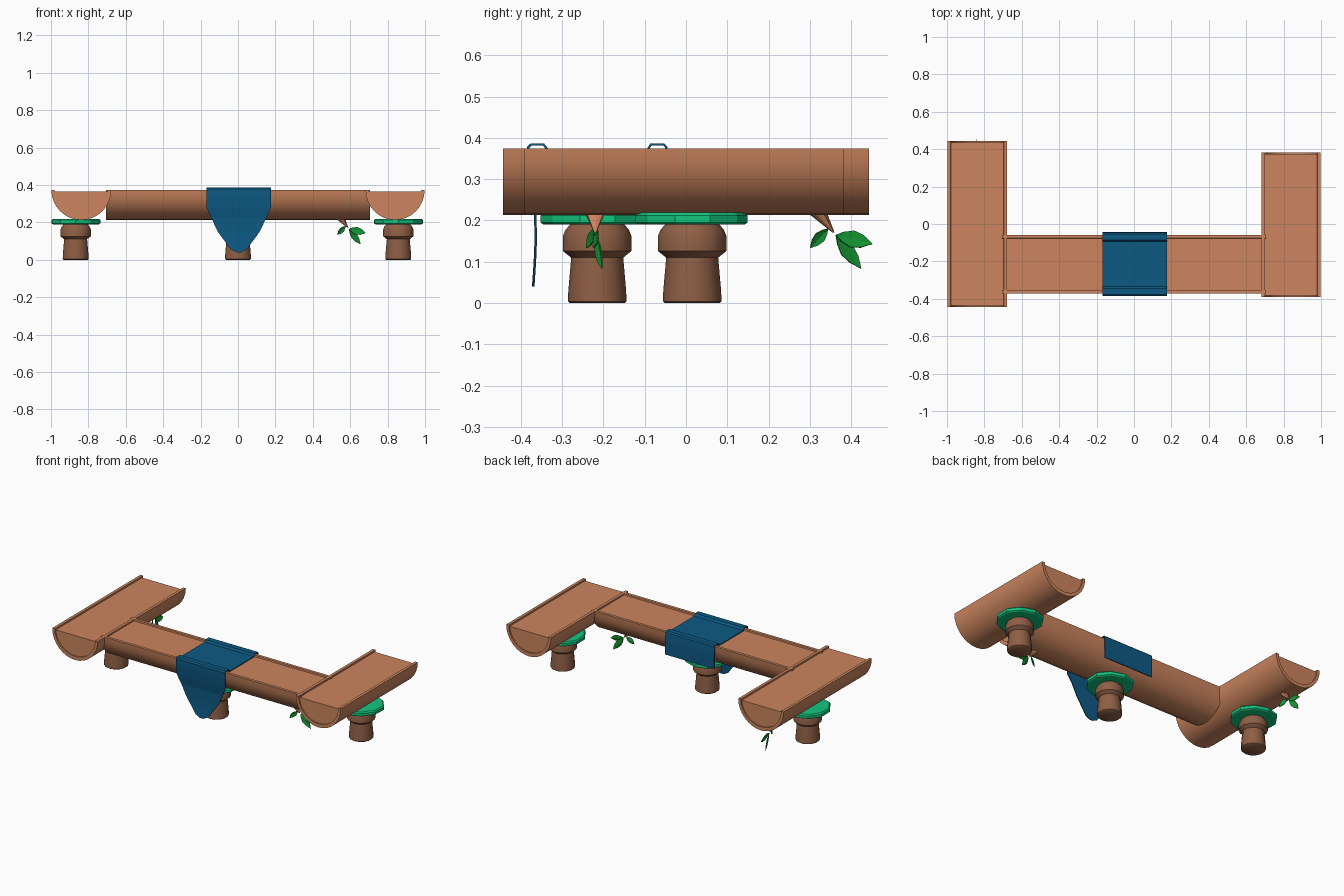
import bpy, bmesh, math
from mathutils import Vector, Matrix

if "Cube" in bpy.data.objects:
    bpy.data.objects.remove(bpy.data.objects["Cube"])


def material(name, rgb):
    lin = [((c / 255 + 0.055) / 1.055) ** 2.4 if c > 10 else c / 255 / 12.92 for c in rgb]
    m = bpy.data.materials.new(name)
    m.diffuse_color = (*lin, 1)
    m.use_nodes = True
    m.node_tree.nodes["Principled BSDF"].inputs["Base Color"].default_value = m.diffuse_color
    return m


WOOD = material("warm wood", (204, 133, 94))
STUMP = material("dark wood", (143, 95, 69))
CAP = material("bright green", (17, 198, 126))
LEAF = material("leaf green", (20, 145, 50))
CLOTH = material("blue cloth", (13, 90, 132))


def make(name, verts, faces, mat, smooth=None, matrix=None):
    me = bpy.data.meshes.new(name)
    me.from_pydata([tuple(v) for v in verts], [], faces)
    me.materials.append(mat)
    bm = bmesh.new()
    bm.from_mesh(me)
    bmesh.ops.recalc_face_normals(bm, faces=bm.faces)
    bm.to_mesh(me)
    bm.free()
    if matrix:
        me.transform(matrix)
    ob = bpy.data.objects.new(name, me)
    bpy.context.collection.objects.link(ob)
    if smooth:
        bpy.ops.object.select_all(action='DESELECT')
        ob.select_set(True)
        bpy.context.view_layer.objects.active = ob
        bpy.ops.object.shade_smooth_by_angle(angle=math.radians(smooth))
    return ob


def prism(name, section, half, mat, matrix, smooth):
    # closed section (across, up) extruded along local y
    n = len(section)
    verts = [(a, s * half, z) for s in (-1, 1) for a, z in section]
    faces = [(i, (i + 1) % n, n + (i + 1) % n, n + i) for i in range(n)]
    faces += [tuple(range(n)), tuple(range(n, 2 * n))]
    return make(name, verts, faces, mat, smooth, matrix)


def arc(rx, rz, top, n=16):
    return [(-rx * math.cos(math.pi * i / n), top - rz * math.sin(math.pi * i / n))
            for i in range(n + 1)]


# Half logs: raised bark shell around a slightly recessed flat core
def half_log(name, x, y, half, turn=0.0, r=0.155):
    m = Matrix.Translation((x, y, 0)) @ Matrix.Rotation(turn, 4, 'Z')
    outer = arc(r, 0.161, 0.374)
    inner = arc(r - 0.018, 0.138, 0.374)
    prism(name + "_bark", outer + inner[::-1], half, WOOD, m, 40)
    prism(name + "_core", arc(r - 0.016, 0.128, 0.364), half - 0.008, WOOD, m, 40)


half_log("left_log", -0.838, 0, 0.443, r=0.16)
half_log("right_log", 0.84, -0.004, 0.387, r=0.158)
half_log("middle_log", 0, -0.215, 0.705, math.pi / 2, 0.157)


# Turned solids: profile of (radius, z)
def lathe(name, x, y, profile, n, mat, smooth, wobble=0.0):
    verts, faces = [], []
    for r, z in profile:
        for i in range(n):
            a = 2 * math.pi * (i + 0.5) / n
            k = r * (1 + wobble * math.sin(3 * a + 1))
            verts.append((x + k * math.cos(a), y + k * math.sin(a), z))
    for j in range(len(profile) - 1):
        for i in range(n):
            k = (i + 1) % n
            faces.append((j * n + i, j * n + k, j * n + n + k, j * n + n + i))
    faces += [tuple(range(n)), tuple(range((len(profile) - 1) * n, len(profile) * n))]
    make(name, verts, faces, mat, smooth)


# Stump feet with green caps
LEG = [(0.066, 0), (0.071, 0.004), (0.070, 0.03), (0.063, 0.11), (0.083, 0.126),
       (0.083, 0.162), (0.077, 0.177), (0.062, 0.195)]
DISC = [(0.128, 0.190), (0.136, 0.195), (0.136, 0.212), (0.129, 0.219)]
for side, x, y in (("left", -0.868, 0.015), ("middle", 0, -0.215), ("right", 0.857, 0.015)):
    lathe(side + "_stump", x, y, LEG, 14, STUMP, 40)
    lathe(side + "_cap", x, y, DISC, 10, CAP, None, 0.02)


# Cloth runner: strips across x along a draped path of (y, z, half width)
PATH = [(-0.045, 0.24, 0.173), (-0.045, 0.33, 0.173), (-0.048, 0.378, 0.173),
        (-0.054, 0.384, 0.173), (-0.085, 0.384, 0.173), (-0.093, 0.371, 0.173),
        (-0.335, 0.371, 0.173), (-0.345, 0.384, 0.173), (-0.375, 0.384, 0.173),
        (-0.382, 0.378, 0.172), (-0.381, 0.34, 0.172), (-0.375, 0.28, 0.172),
        (-0.365, 0.22, 0.145), (-0.364, 0.15, 0.112), (-0.366, 0.10, 0.075),
        (-0.369, 0.055, 0.042), (-0.370, 0.04, 0.012)]
verts = [(0.004 + s * w, y, z) for y, z, w in PATH for s in (-1, 1)]
faces = [(2 * i, 2 * i + 1, 2 * i + 3, 2 * i + 2) for i in range(len(PATH) - 1)]
cloth = make("cloth_runner", verts, faces, CLOTH)
mod = cloth.modifiers.new("thickness", 'SOLIDIFY')
mod.thickness = 0.006
mod.offset = 0


# Twigs with three leaves, drawn in (along, sideways, up) relative to the tip
def twig(name, tip, turn):
    m = Matrix.Translation(tip) @ Matrix.Rotation(turn, 4, 'Z')
    n, base = 7, Vector((-0.055, 0, 0.065))
    ring = [base + Vector((0.03 * math.cos(2 * math.pi * i / n),
                           0.031 * math.sin(2 * math.pi * i / n), 0)) for i in range(n)]
    ends = [v * 0.1 for v in ring]
    make(name, ring + ends, [(i, (i + 1) % n, n + (i + 1) % n, n + i) for i in range(n)]
         + [tuple(range(n)), tuple(range(n, 2 * n))], WOOD, 60, m)
    leaves = [((-0.018, 0.0, 0.016), (-0.062, -0.02, -0.032), 0.014),
              ((0.0, 0.0, 0.0), (0.09, 0.005, -0.022), 0.021),
              ((0.0, 0.0, 0.0), (0.062, 0.018, -0.082), 0.018)]
    for k, (a, b, w) in enumerate(leaves):
        a, b = Vector(a), Vector(b)
        d = b - a
        side = d.cross(Vector((0, 1, 0))).normalized() * w + Vector((0, 0.006, 0))
        widths = [(0.2, 0.6), (0.45, 1.0), (0.72, 0.75)]
        bulge = Vector((0, 0.004, 0))
        spine = [a] + [a + d * t + bulge for t, _ in widths] + [b]
        left = [a + d * t + side * s for t, s in widths]
        right = [a + d * t - side * s for t, s in widths]
        fs = []
        for o, flip in ((5, 1), (8, -1)):
            fs += [f[::flip] for f in ((0, 1, o), (1, 2, o + 1, o), (2, 3, o + 2, o + 1),
                                       (3, 4, o + 2))]
        leaf = make(f"{name}_leaf_{k + 1}", spine + left + right, fs, LEAF, None, m)
        s = leaf.modifiers.new("thickness", 'SOLIDIFY')
        s.thickness = 0.003


twig("middle_twig", (0.593, -0.22, 0.165), 0)
twig("left_twig", (-0.84, 0.362, 0.165), math.pi / 2)
